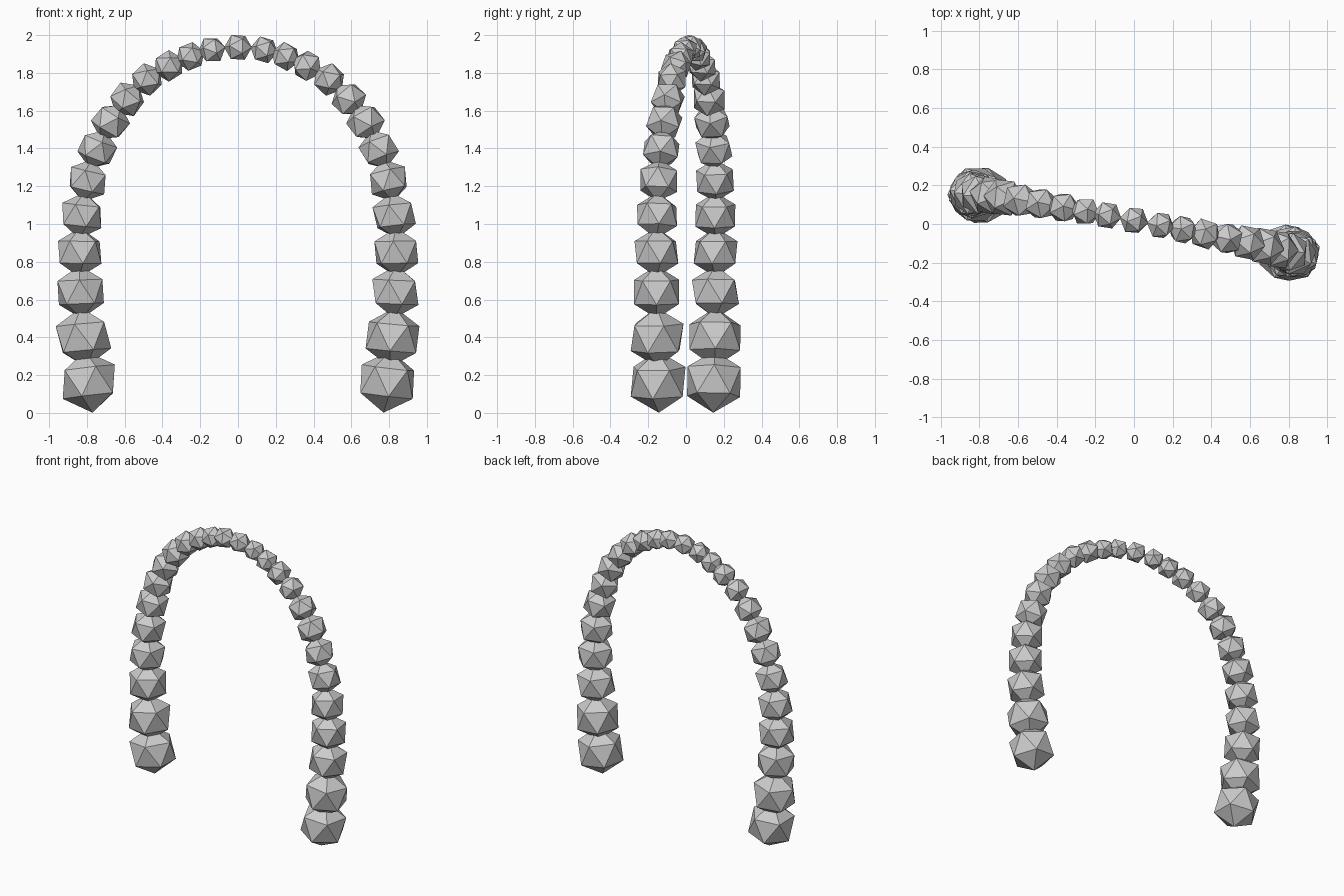
import bpy, random
from mathutils import Vector, Quaternion

if "Cube" in bpy.data.objects:
    bpy.data.objects.remove(bpy.data.objects["Cube"])

random.seed(4)

# Right half of the arch, foot to crown: x, z, stone radius
half = [
    (0.79, 0.165, 0.165), (0.818, 0.40, 0.158), (0.833, 0.64, 0.14),
    (0.838, 0.85, 0.131), (0.827, 1.045, 0.123), (0.796, 1.23, 0.114),
    (0.745, 1.395, 0.108), (0.675, 1.54, 0.104), (0.587, 1.66, 0.096),
    (0.482, 1.765, 0.088), (0.366, 1.837, 0.084), (0.252, 1.887, 0.078),
    (0.138, 1.922, 0.074), (0.0, 1.935, 0.075),
]
# Mirror to a complete path
path = half + [(-x, z, r) for x, z, r in reversed(half[:-1])]


def place(x, z):
    """Position in the slightly turned plane of the arch."""
    return Vector((x, -0.187 * x + 0.02 * max(0, z - 1), z))


points = [place(x, z) for x, z, r in path]


def stone(i):
    # Pole of each faceted stone follows the arch direction
    before, after = points[max(i - 1, 0)], points[min(i + 1, len(points) - 1)]
    along = (after - before).normalized()
    turn = along.to_track_quat('Z', 'Y')
    spin = Quaternion((0, 0, 1), random.uniform(0, 1.25))
    bpy.ops.mesh.primitive_ico_sphere_add(
        subdivisions=1, radius=path[i][2], location=points[i],
        rotation=(turn @ spin).to_euler())
    bpy.context.object.name = f"arch_stone_{i + 1:02d}"


for i in range(len(points)):
    stone(i)
